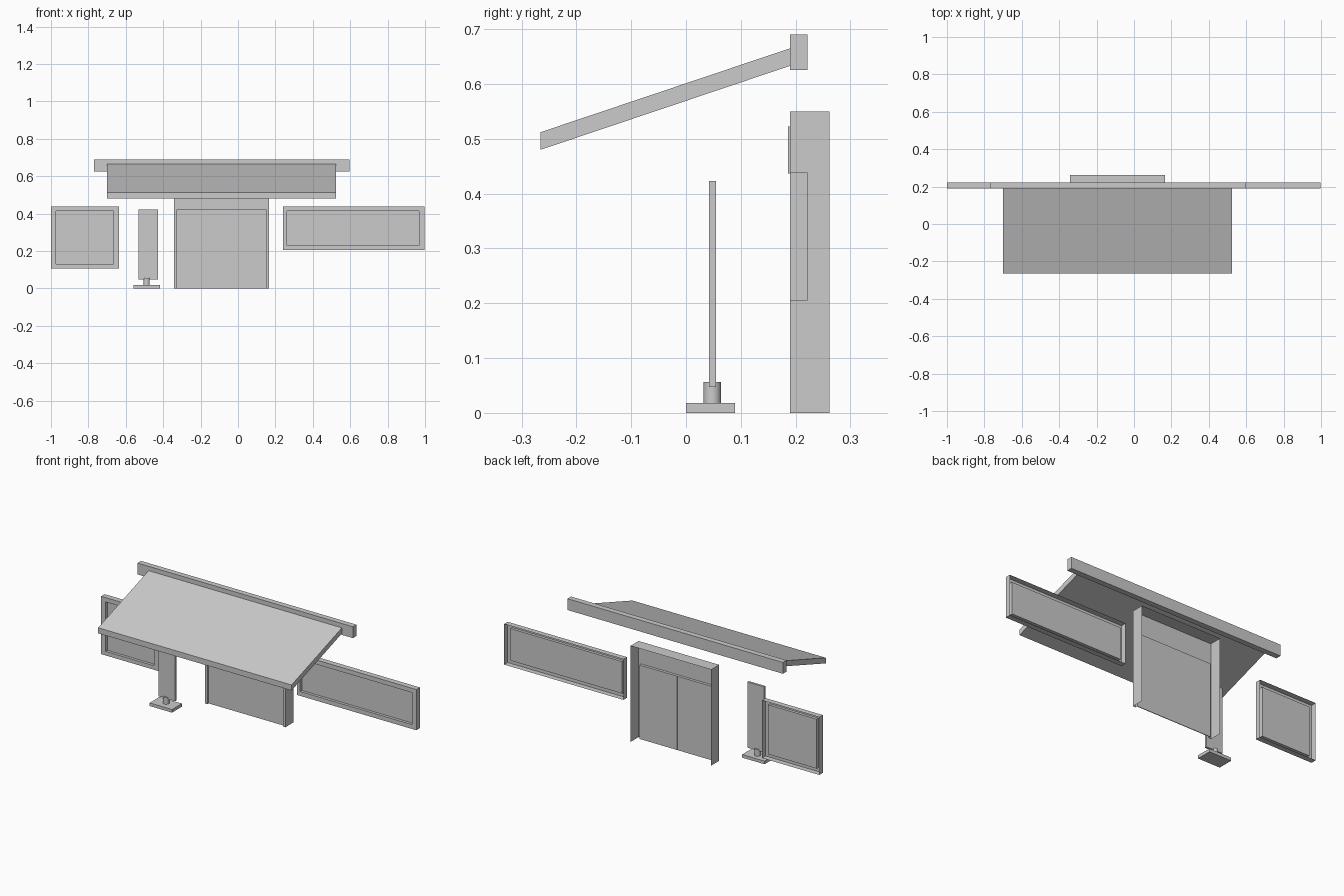
import bpy, bmesh

if "Cube" in bpy.data.objects:
    bpy.data.objects.remove(bpy.data.objects["Cube"])


def finish(name, bm, fix=True):
    if fix:
        bmesh.ops.recalc_face_normals(bm, faces=bm.faces)
    me = bpy.data.meshes.new(name)
    bm.to_mesh(me)
    bm.free()
    ob = bpy.data.objects.new(name, me)
    bpy.context.collection.objects.link(ob)
    return ob


def prism(name, x0, x1, profile):
    """Extrude a (y, z) outline along x."""
    bm = bmesh.new()
    a = [bm.verts.new((x0, y, z)) for y, z in profile]
    b = [bm.verts.new((x1, y, z)) for y, z in profile]
    bm.faces.new(a)
    bm.faces.new(b[::-1])
    for i in range(len(a)):
        j = (i + 1) % len(a)
        bm.faces.new((a[i], b[i], b[j], a[j]))
    return finish(name, bm)


def box(name, x, y, z):
    return prism(name, x[0], x[1], [(y[0], z[0]), (y[1], z[0]), (y[1], z[1]), (y[0], z[1])])


def frame(name, outer, inner, y, depth, recess, glazed=True):
    """Open-backed frame shell; rects are x0, x1, z0, z1."""
    bm = bmesh.new()
    rings = []
    for (x0, x1, z0, z1), yy in ((outer, y + depth), (outer, y), (inner, y), (inner, y + recess)):
        rings.append([bm.verts.new((px, yy, pz))
                      for px, pz in ((x0, z0), (x0, z1), (x1, z1), (x1, z0))])
    sides = 4 if glazed else 3          # a doorway has no sill
    for a, b in zip(rings, rings[1:]):
        for i in range(sides):
            j = (i + 1) % 4
            bm.faces.new((a[i], a[j], b[j], b[i]))
    if glazed:
        bm.faces.new(rings[-1])
    for f in bm.faces:
        f.normal_update()
    # front faces look toward -y
    if sum(f.normal.y * f.calc_area() for f in bm.faces) > 0:
        bmesh.ops.reverse_faces(bm, faces=bm.faces)
    return finish(name, bm, fix=False)


# canopy: sloping roof slab and wall beam
prism("canopy_roof", -0.70, 0.525, [(-0.265, 0.48), (0.19, 0.633), (0.19, 0.665), (-0.265, 0.512)])
box("canopy_beam", (-0.77, 0.595), (0.19, 0.222), (0.625, 0.69))

# windows
frame("small_window", (-1.0, -0.637, 0.107, 0.438), (-0.972, -0.665, 0.13, 0.413), 0.19, 0.032, 0.016)
frame("long_window", (0.241, 0.997, 0.205, 0.438), (0.261, 0.969, 0.23, 0.413), 0.19, 0.032, 0.016)

# doorway with two leaves and a raised header panel
frame("door_frame", (-0.343, 0.167, 0, 0.55), (-0.327, 0.151, 0, 0.423), 0.19, 0.072, 0.012, glazed=False)
mid = -0.088
for side, x in (("left", (-0.327, mid - 0.001)), ("right", (mid + 0.001, 0.151))):
    box(side + "_door_leaf", x, (0.202, 0.206), (0, 0.423))
box("header_panel", (-0.327, 0.151), (0.186, 0.19), (0.437, 0.522))

# free-standing sign: base, stem, blank panel
box("sign_base", (-0.56, -0.418), (0, 0.089), (0, 0.018))
bpy.ops.mesh.primitive_cylinder_add(vertices=24, radius=0.016, depth=0.038, location=(-0.488, 0.048, 0.037))
stem = bpy.context.object
stem.name = "sign_stem"
bpy.ops.object.shade_smooth_by_angle()
box("sign_panel", (-0.532, -0.427), (0.042, 0.055), (0.047, 0.423))
